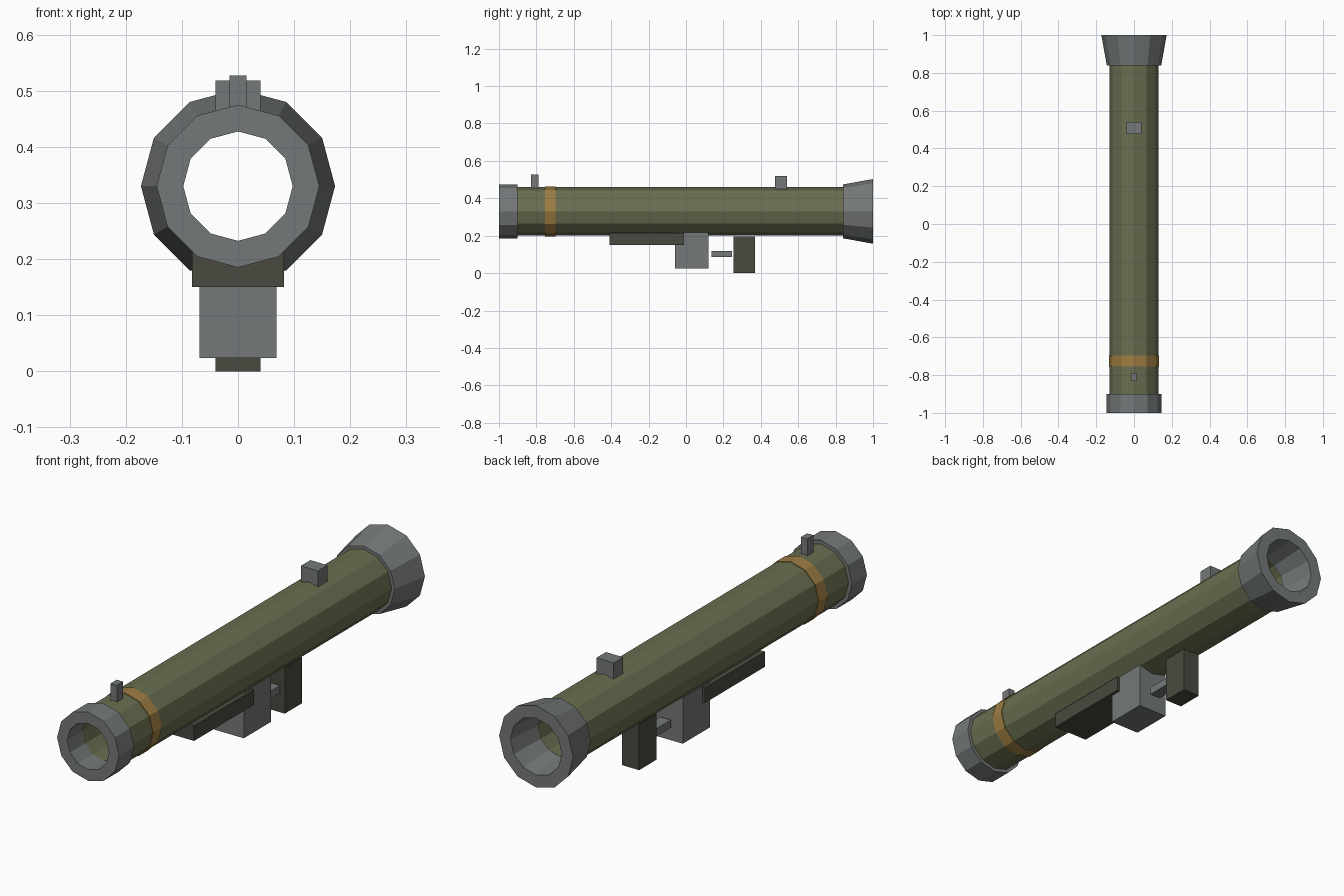
import bpy, math

if "Cube" in bpy.data.objects:
    bpy.data.objects.remove(bpy.data.objects["Cube"])

AXIS_Z = 0.33   # height of the tube axis
SIDES = 12


def material(name, rgb):
    m = bpy.data.materials.new(name)
    m.diffuse_color = (*rgb, 1)
    m.use_nodes = True
    m.node_tree.nodes["Principled BSDF"].inputs["Base Color"].default_value = m.diffuse_color
    return m


OLIVE = material("olive paint", (0.145, 0.155, 0.08))
GREY = material("grey metal", (0.175, 0.19, 0.188))
DARK = material("dark grip", (0.068, 0.067, 0.052))
OCHRE = material("ochre band", (0.34, 0.205, 0.055))


def add_object(name, verts, faces, mat):
    mesh = bpy.data.meshes.new(name)
    mesh.from_pydata(verts, [], faces)
    mesh.materials.append(mat)
    obj = bpy.data.objects.new(name, mesh)
    bpy.context.collection.objects.link(obj)
    return obj


def ring(name, y0, y1, outer0, outer1, inner0, inner1, mat):
    """Hollow 12-sided sleeve along y, with a corner at the top."""
    profile = [(outer0, y0), (outer1, y1), (inner1, y1), (inner0, y0)]
    n = len(profile)
    verts, faces = [], []
    for i in range(SIDES):
        a = 2 * math.pi * i / SIDES
        verts += [(r * math.sin(a), y, AXIS_Z + r * math.cos(a)) for r, y in profile]
        j = (i + 1) % SIDES
        for k in range(n):
            l = (k + 1) % n
            faces.append((i * n + k, i * n + l, j * n + l, j * n + k))
    return add_object(name, verts, faces, mat)


def box(name, half_x, y0, y1, z0, z1, mat):
    """Block centred on x = 0."""
    verts = [(x, y, z) for x in (-half_x, half_x) for y in (y0, y1) for z in (z0, z1)]
    faces = [(0, 1, 3, 2), (4, 6, 7, 5), (0, 4, 5, 1),
             (2, 3, 7, 6), (0, 2, 6, 4), (1, 5, 7, 3)]
    return add_object(name, verts, faces, mat)


# Tube and its end fittings
ring("main_tube", -0.91, 0.845, 0.13, 0.13, 0.1, 0.1, OLIVE)
ring("muzzle_ring", -1.0, -0.9, 0.145, 0.145, 0.0975, 0.0975, GREY)
ring("rear_flare", 0.84, 1.0, 0.144, 0.173, 0.1, 0.12, GREY)
ring("marking_band", -0.755, -0.697, 0.133, 0.133, 0.128, 0.128, OCHRE)

# Sights on top
box("front_sight", 0.015, -0.83, -0.788, 0.45, 0.527, GREY)
box("rear_sight", 0.04, 0.477, 0.54, 0.45, 0.518, GREY)

# Underside parts
box("fore_grip", 0.082, -0.41, -0.01, 0.15, 0.214, DARK)
box("trigger_housing", 0.069, -0.06, 0.12, 0.024, 0.218, GREY)
box("trigger_bar", 0.025, 0.136, 0.245, 0.086, 0.119, GREY)
box("rear_grip", 0.04, 0.255, 0.37, 0.0, 0.195, DARK)
